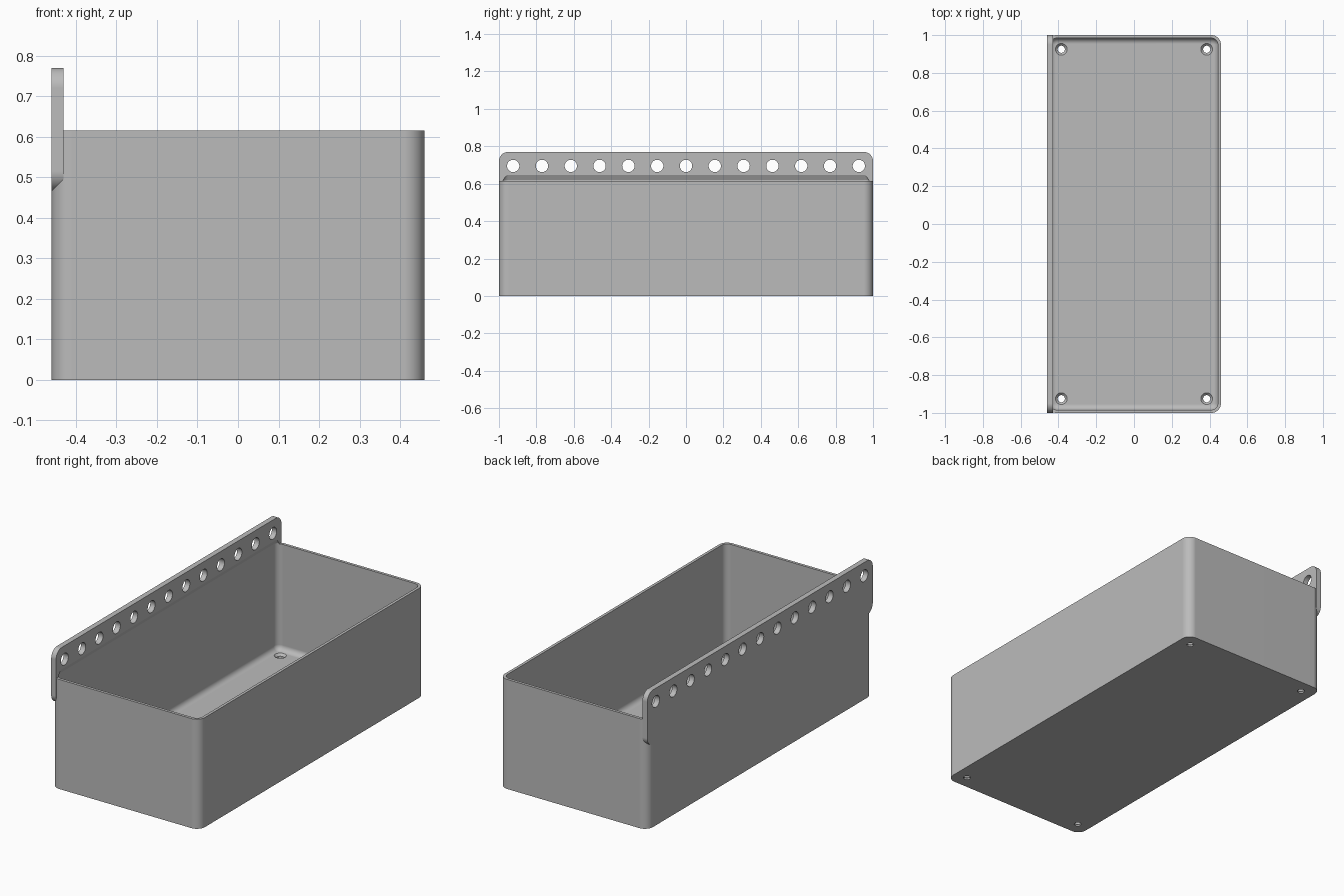
import bpy, bmesh, math
from mathutils import Matrix

if "Cube" in bpy.data.objects:
    bpy.data.objects.remove(bpy.data.objects["Cube"])

HALF_X, HALF_Y, RIM_Z, TOP_Z = 0.46, 1.0, 0.615, 0.77
WALL, FLOOR, RADIUS = 0.016, 0.02, 0.05
RAIL_INNER_X, RAIL_LOW_Z = -0.43, 0.465

grey = bpy.data.materials.new("plain grey")
grey.use_nodes = True
grey.diffuse_color = (0.5, 0.5, 0.5, 1)
grey.node_tree.nodes["Principled BSDF"].inputs["Base Color"].default_value = (0.5, 0.5, 0.5, 1)


def rounded_rect(half_w, half_h, radius, steps=10):
    """Outline of a centred rectangle with round corners."""
    points = []
    for corner, (sx, sy) in enumerate([(1, 1), (-1, 1), (-1, -1), (1, -1)]):
        for i in range(steps + 1):
            a = math.pi / 2 * (corner + i / steps)
            points.append((sx * (half_w - radius) + radius * math.cos(a),
                           sy * (half_h - radius) + radius * math.sin(a)))
    return points


def circle(radius, count=32):
    return [(radius * math.cos(2 * math.pi * i / count),
             radius * math.sin(2 * math.pi * i / count)) for i in range(count)]


def loft(bm, layers, matrix=Matrix()):
    """Closed solid through outlines given as (outline, height)."""
    rings = [[bm.verts.new(matrix @ Matrix.Translation((x, y, z)).to_translation())
              for x, y in outline] for outline, z in layers]
    n = len(rings[0])
    for low, high in zip(rings, rings[1:]):
        for i in range(n):
            j = (i + 1) % n
            bm.faces.new((low[i], low[j], high[j], high[i]))
    bm.faces.new(rings[0][::-1])
    bm.faces.new(rings[-1])


def make_object(name, bm):
    bmesh.ops.recalc_face_normals(bm, faces=bm.faces)
    mesh = bpy.data.meshes.new(name)
    bm.to_mesh(mesh)
    bm.free()
    mesh.materials.append(grey)
    obj = bpy.data.objects.new(name, mesh)
    bpy.context.collection.objects.link(obj)
    return obj


def apply_boolean(target, other, operation):
    bpy.context.view_layer.objects.active = target
    mod = target.modifiers.new(operation, "BOOLEAN")
    mod.operation, mod.object, mod.solver = operation, other, "EXACT"
    bpy.ops.object.modifier_apply(modifier=mod.name)
    bpy.data.objects.remove(other)


# Outer body with round upright corners
bm = bmesh.new()
outline = rounded_rect(HALF_X, HALF_Y, RADIUS)
loft(bm, [(outline, 0), (outline, RIM_Z)])
tray = make_object("hanging_tray", bm)

# Hanging rail: upright rounded plate, outline in y-z, thickness along x
# (matrix maps local x, y, z to world y, z, x)
to_side = Matrix(((0, 0, 1, 0), (1, 0, 0, 0), (0, 1, 0, 0), (0, 0, 0, 1)))
bm = bmesh.new()
outline = rounded_rect(HALF_Y, (TOP_Z - RAIL_LOW_Z) / 2, RADIUS)
middle = Matrix.Translation((0, 0, (TOP_Z + RAIL_LOW_Z) / 2))
loft(bm, [(outline, -HALF_X), (outline, RAIL_INNER_X)], middle @ to_side)
apply_boolean(tray, make_object("hanging_rail", bm), "UNION")

# Cavity: filleted floor, straight walls, sloped top under the rail
fillet = 0.03
profile = [(fillet * (1 - math.sin(a)), FLOOR + fillet * (1 - math.cos(a)))
           for a in (math.pi / 2 * i / 8 for i in range(9))]
profile += [(0, 0.62), (0.018, 0.655), (0.018, 0.9)]
bm = bmesh.new()
loft(bm, [(rounded_rect(HALF_X - WALL - d, HALF_Y - WALL - d, RADIUS - WALL - d), z)
          for d, z in profile])
apply_boolean(tray, make_object("cavity_cutter", bm), "DIFFERENCE")

# Row of round holes along the rail
bm = bmesh.new()
for i in range(-6, 7):
    place = Matrix.Translation((0, 0.154 * i, 0.695))
    loft(bm, [(circle(0.033), -0.5), (circle(0.033), -0.4)], place @ to_side)
apply_boolean(tray, make_object("rail_hole_cutter", bm), "DIFFERENCE")

# Countersunk screw holes in the floor corners
bm = bmesh.new()
for sx in (-1, 1):
    for sy in (-1, 1):
        loft(bm, [(circle(0.019), -0.05), (circle(0.019), 0.008),
                  (circle(0.031), FLOOR), (circle(0.031), 0.05)],
             Matrix.Translation((sx * 0.385, sy * 0.925, 0)))
apply_boolean(tray, make_object("floor_hole_cutter", bm), "DIFFERENCE")

# Smooth rounds with crisp flat faces
bpy.ops.object.select_all(action="DESELECT")
tray.select_set(True)
bpy.context.view_layer.objects.active = tray
bpy.ops.object.shade_smooth_by_angle(angle=math.radians(25))
weighted = tray.modifiers.new("flat_face_normals", "WEIGHTED_NORMAL")
weighted.keep_sharp = True
